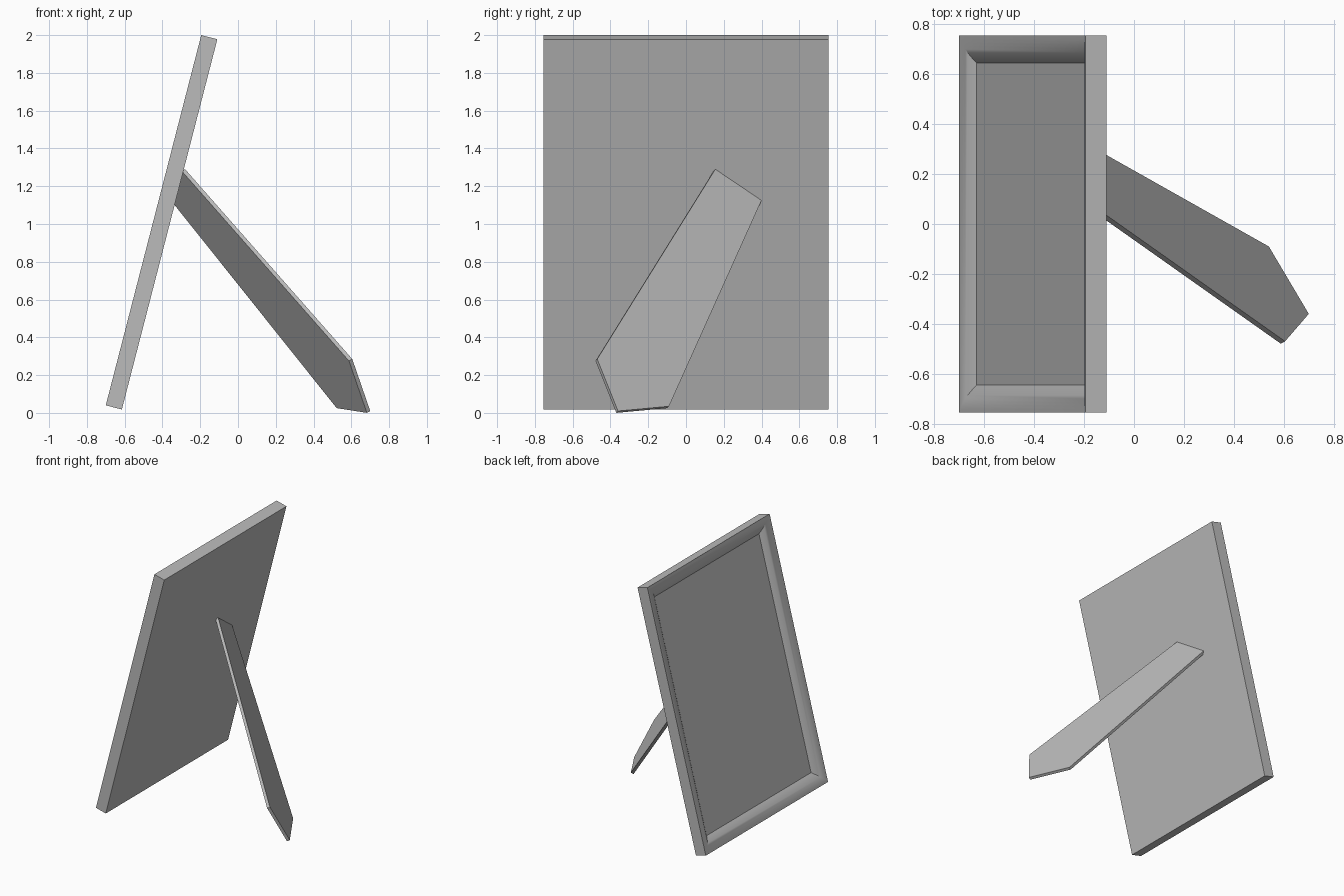
import bpy, bmesh, math
from mathutils import Vector

cube = bpy.data.objects.get("Cube")
if cube:
    bpy.data.objects.remove(cube, do_unlink=True)

# Single plain material
grey = bpy.data.materials.new("plain grey")
grey.use_nodes = True
colour = (0.5, 0.5, 0.5, 1)
grey.diffuse_color = colour
grey.node_tree.nodes["Principled BSDF"].inputs["Base Color"].default_value = colour


def add_object(name, bm):
    bmesh.ops.recalc_face_normals(bm, faces=bm.faces)
    mesh = bpy.data.meshes.new(name)
    bm.to_mesh(mesh)
    bm.free()
    mesh.materials.append(grey)
    obj = bpy.data.objects.new(name, mesh)
    bpy.context.collection.objects.link(obj)
    return obj


# Leaning picture frame: nested rectangles from the flat back to the recessed panel
WIDTH, HEIGHT, THICK = 1.51, 2.024, 0.088
RIM, RECESS, STEPS = 0.11, 0.044, 8
bm = bmesh.new()


def ring(inset, depth):
    half = WIDTH / 2 - inset
    low, high = inset, HEIGHT - inset
    corners = [(-half, low), (half, low), (half, high), (-half, high)]
    return [bm.verts.new((depth, y, z)) for y, z in corners]


rings = [ring(0, THICK)]
for i in range(STEPS + 1):
    t = i / STEPS
    rings.append(ring(RIM * t, RECESS * t * t))  # rounded rim rolling inward
for a, b in zip(rings, rings[1:]):
    for i in range(4):
        j = (i + 1) % 4
        bm.faces.new((a[i], a[j], b[j], b[i]))
bm.faces.new(rings[0])
bm.faces.new(rings[-1])
frame = add_object("picture_frame", bm)
frame.location = (-0.70, 0, 0.04)
frame.rotation_euler.y = math.radians(14.46)

# Smooth rim, crisp edges
bpy.ops.object.select_all(action="DESELECT")
frame.select_set(True)
bpy.context.view_layer.objects.active = frame
bpy.ops.object.shade_smooth_by_angle(angle=math.radians(30))

# Back stand: thin five-sided plate twisted away from the back
outline = [(-0.28, 0.155, 1.29), (-0.33, 0.40, 1.125), (0.54, -0.09, 0.035),
           (0.70, -0.36, 0.01), (0.605, -0.47, 0.285)]
normal = Vector((0.796, 0.407, 0.445)).normalized()
bm = bmesh.new()
upper = [bm.verts.new(p) for p in outline]
lower = [bm.verts.new(Vector(p) - normal * 0.022) for p in outline]
bm.faces.new(upper)
bm.faces.new(lower[::-1])
for i in range(len(upper)):
    j = (i + 1) % len(upper)
    bm.faces.new((upper[i], lower[i], lower[j], upper[j]))
add_object("back_stand", bm)
